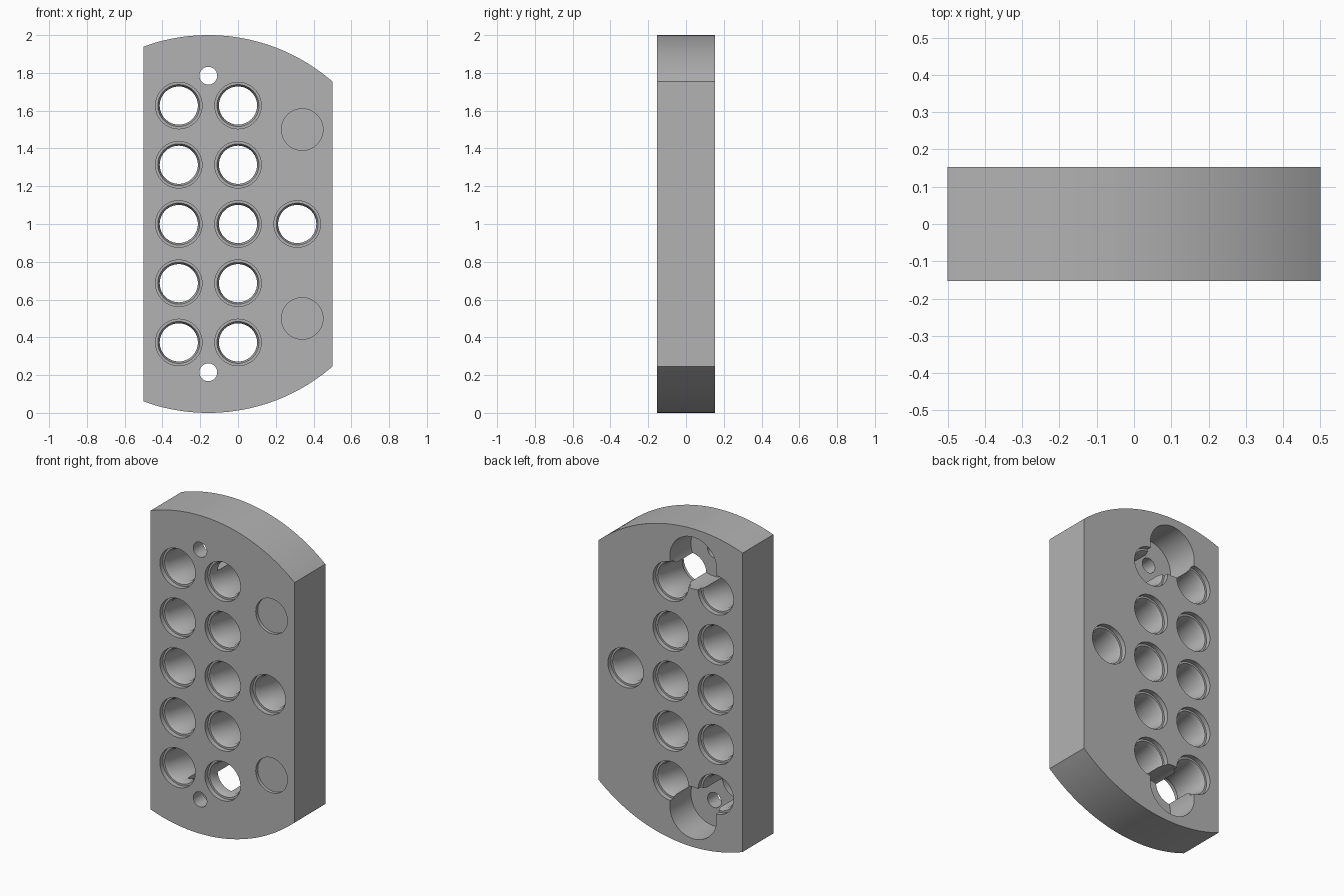
import bpy, bmesh, math

cube = bpy.data.objects.get("Cube")
if cube:
    bpy.data.objects.remove(cube, do_unlink=True)

HALF = 0.1525          # half thickness of the plate
ARC_X = -0.157         # centre of the rounded ends
PITCH = 0.3135

grey = bpy.data.materials.new("machined grey")
grey.use_nodes = True
colour = (0.45, 0.45, 0.45, 1)
grey.diffuse_color = colour
grey.node_tree.nodes["Principled BSDF"].inputs["Base Color"].default_value = colour


def make_object(name, bm):
    bmesh.ops.recalc_face_normals(bm, faces=bm.faces)
    mesh = bpy.data.meshes.new(name)
    bm.to_mesh(mesh)
    bm.free()
    mesh.materials.append(grey)
    obj = bpy.data.objects.new(name, mesh)
    bpy.context.collection.objects.link(obj)
    return obj


def add_turned(bm, x, z, profile, sides=64):
    """Closed solid of (radius, y) rings turned about a y axis."""
    rings = []
    for r, y in profile:
        rings.append([bm.verts.new((x + r * math.cos(2 * math.pi * i / sides), y,
                                    z + r * math.sin(2 * math.pi * i / sides)))
                      for i in range(sides)])
    for a, b in zip(rings, rings[1:]):
        for i in range(sides):
            j = (i + 1) % sides
            bm.faces.new((a[i], a[j], b[j], b[i]))
    bm.faces.new(rings[0])
    bm.faces.new(rings[-1])


# Plate: straight sides with ends cut from one circle
bm = bmesh.new()
steps = 48
xs = [-0.5 + i / steps for i in range(steps + 1)]
rise = [math.sqrt(1 - (x - ARC_X) ** 2) for x in xs]
outline = [(x, 1 + h) for x, h in zip(xs, rise)]
outline += [(x, 1 - h) for x, h in reversed(list(zip(xs, rise)))]
face = bm.faces.new([bm.verts.new((x, -HALF, z)) for x, z in outline])
extruded = bmesh.ops.extrude_face_region(bm, geom=[face])
bmesh.ops.translate(bm, vec=(0, 2 * HALF, 0),
                    verts=[v for v in extruded["geom"] if isinstance(v, bmesh.types.BMVert)])
plate = make_object("plate", bm)

# Stepped through bores and shallow round recesses
bm = bmesh.new()
OUT = HALF + 0.05
STEP = HALF - 0.03
CONE = STEP - 0.025
half_bore = [(0.123, OUT), (0.123, STEP), (0.111, STEP), (0.101, CONE)]
bore = [(r, -y) for r, y in half_bore] + list(reversed(half_bore))
spots = [(x, row) for x in (-PITCH, 0) for row in range(-2, 3)] + [(PITCH, 0)]
for x, row in spots:
    add_turned(bm, x, 1 + row * PITCH, bore)
for side in (-1, 1):
    add_turned(bm, 0.34, 1 + side * 0.5, [(0.11, -OUT), (0.11, -HALF + 0.02)])
bores = make_object("bore_cutter", bm)

# Screw holes, deeply counterbored from the back
bm = bmesh.new()
FLOOR = HALF - 0.21
for side in (-1, 1):
    add_turned(bm, ARC_X, 1 + side * 0.785,
               [(0.047, -OUT), (0.047, FLOOR), (0.163, FLOOR), (0.163, OUT)])
screws = make_object("screw_cutter", bm)

# Cut the plate
bpy.context.view_layer.objects.active = plate
for cutter in (bores, screws):
    cutter.hide_render = True
    mod = plate.modifiers.new(cutter.name, "BOOLEAN")
    mod.operation = "DIFFERENCE"
    mod.solver = "EXACT"
    mod.object = cutter
    bpy.ops.object.modifier_apply(modifier=mod.name)
    bpy.data.objects.remove(cutter, do_unlink=True)

bpy.ops.object.select_all(action="DESELECT")
plate.select_set(True)
bpy.ops.object.shade_smooth_by_angle(angle=math.radians(30))
